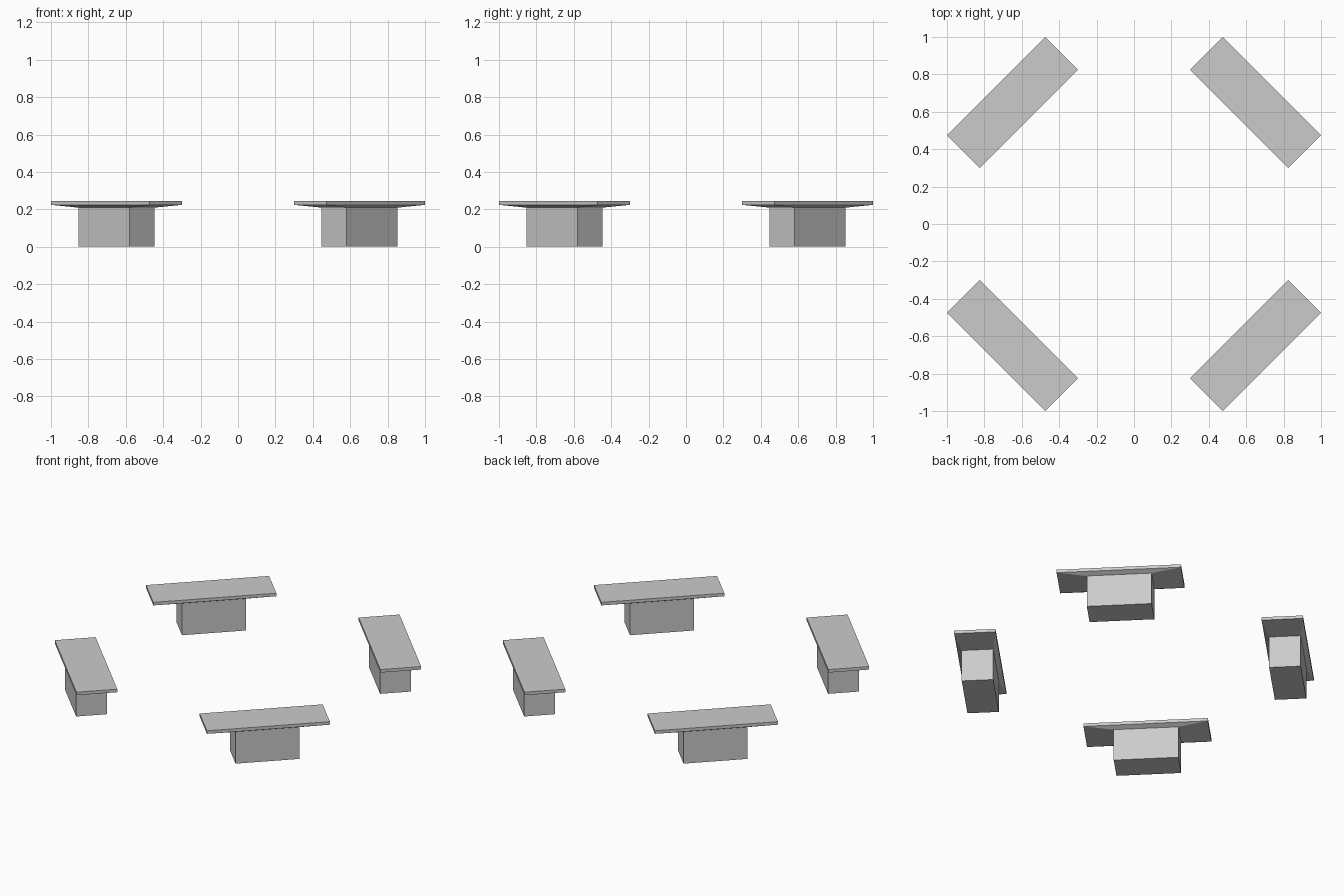
import bpy
import bmesh
from math import pi, radians
from mathutils import Matrix

cube = bpy.data.objects.get("Cube")
if cube:
    bpy.data.objects.remove(cube, do_unlink=True)

stone = bpy.data.materials.new("pale_grey_stone")
stone.use_nodes = True
GREY = (0.6, 0.6, 0.6, 1)
stone.diffuse_color = GREY
stone.node_tree.nodes["Principled BSDF"].inputs["Base Color"].default_value = GREY

SEAT = (0.744, 0.247)   # seat length and width
BASE = (0.387, 0.188)   # base length and width
BASE_TOP, EDGE_LOW, SEAT_TOP = 0.209, 0.224, 0.244
DISTANCE = 0.919        # bench centre from the middle of the ring


def stacked_rectangles(name, sections, placement):
    """Closed solid through rectangles given as (size, height)."""
    bm = bmesh.new()
    rings = []
    for (length, width), z in sections:
        rings.append([bm.verts.new((sx * length / 2, sy * width / 2, z))
                      for sx, sy in ((-1, -1), (1, -1), (1, 1), (-1, 1))])
    for low, high in zip(rings, rings[1:]):
        for i in range(4):
            j = (i + 1) % 4
            bm.faces.new((low[i], low[j], high[j], high[i]))
    bm.faces.new(rings[0][::-1])
    bm.faces.new(rings[-1])
    bmesh.ops.recalc_face_normals(bm, faces=bm.faces)
    mesh = bpy.data.meshes.new(name)
    bm.to_mesh(mesh)
    bm.free()
    mesh.materials.append(stone)
    obj = bpy.data.objects.new(name, mesh)
    obj.matrix_world = placement
    bpy.context.collection.objects.link(obj)


# Four benches on the diagonals, long sides facing the middle
corners = ("back_left", "back_right", "front_right", "front_left")
for i, corner in enumerate(corners):
    place = (Matrix.Rotation(radians(-45) + i * pi / 2, 4, "Z")
             @ Matrix.Translation((0, DISTANCE, 0)))
    # Block base
    stacked_rectangles("bench_base_" + corner,
                       [(BASE, 0), (BASE, BASE_TOP)], place)
    # Seat slab with an underside sloping in to the base
    stacked_rectangles("bench_seat_" + corner,
                       [(BASE, BASE_TOP), (SEAT, EDGE_LOW), (SEAT, SEAT_TOP)], place)
